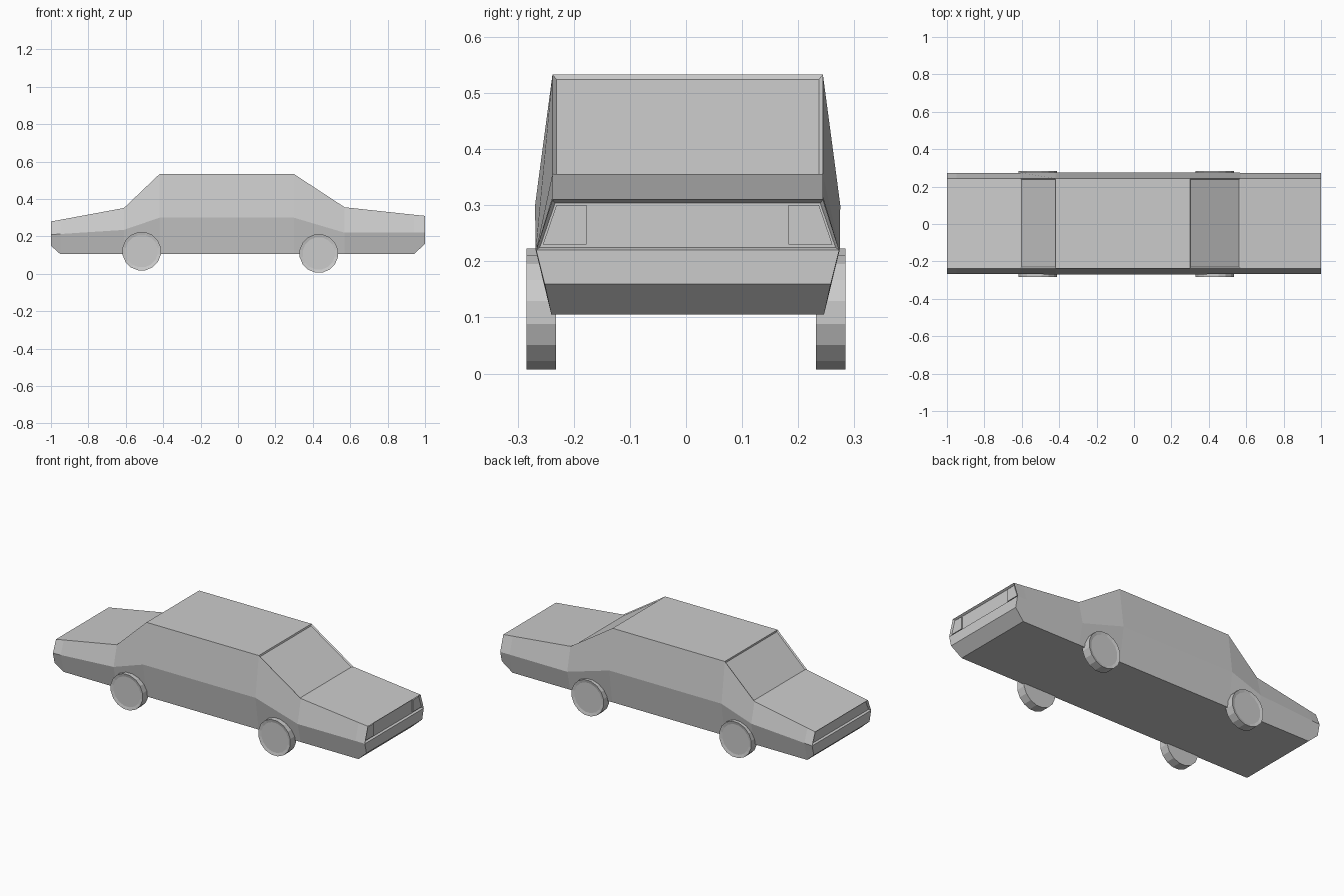
import bpy, bmesh, math
from mathutils import Matrix

if "Cube" in bpy.data.objects:
    bpy.data.objects.remove(bpy.data.objects["Cube"])

YC = 0.003  # centre line of the body


def finish(bm, name):
    bmesh.ops.recalc_face_normals(bm, faces=bm.faces[:])
    me = bpy.data.meshes.new(name)
    bm.to_mesh(me)
    bm.free()
    ob = bpy.data.objects.new(name, me)
    bpy.context.collection.objects.link(ob)
    return ob


# Car body: stations of (x, top z, belt z, bottom z, belt half width, bottom half width)
stations = [
    (-1.00, 0.280, 0.210, 0.150, 0.270, 0.255),
    (-0.95, 0.289, 0.213, 0.105, 0.270, 0.243),
    (-0.61, 0.352, 0.235, 0.105, 0.271, 0.243),
    (-0.42, 0.533, 0.300, 0.105, 0.272, 0.243),
    (0.30, 0.533, 0.300, 0.105, 0.272, 0.243),
    (0.57, 0.356, 0.220, 0.105, 0.271, 0.243),
    (0.94, 0.316, 0.220, 0.105, 0.270, 0.243),
    (1.00, 0.310, 0.220, 0.160, 0.270, 0.255),
]
bm = bmesh.new()
rings = []
for x, top, belt, bot, bw, lw in stations:
    pts = [(-0.241, top), (-bw, belt), (-lw, bot), (lw, bot), (bw, belt), (0.241, top)]
    rings.append([bm.verts.new((x, y + YC, z)) for y, z in pts])
top_faces = []
for a, b in zip(rings, rings[1:]):
    for i in range(6):
        j = (i + 1) % 6
        f = bm.faces.new((a[i], a[j], b[j], b[i]))
        if i == 5:
            top_faces.append(f)
ends = []
for r in (rings[0], rings[-1]):
    ends.append(bm.faces.new((r[0], r[1], r[4], r[5])))
    bm.faces.new((r[1], r[2], r[3], r[4]))
bmesh.ops.recalc_face_normals(bm, faces=bm.faces[:])

# Recessed windscreen, rear window, grille and tail panel
for f, border, depth in ((top_faces[2], 0.010, -0.006), (top_faces[4], 0.010, -0.006),
                         (ends[0], 0.008, -0.012), (ends[1], 0.008, -0.012)):
    bmesh.ops.inset_individual(bm, faces=[f], thickness=border, depth=depth)
finish(bm, "car_body")

# Headlights set into the grille
for side in (-1, 1):
    bm = bmesh.new()
    outline = [(0.180, 0.230), (0.258, 0.230), (0.234, 0.300), (0.180, 0.300)]
    back, front = ([bm.verts.new((x, side * y + YC, z)) for y, z in outline]
                   for x in (0.980, 0.993))
    bm.faces.new(back)
    bm.faces.new(front)
    for i in range(4):
        j = (i + 1) % 4
        bm.faces.new((back[i], back[j], front[j], front[i]))
    finish(bm, "headlight_" + ("left" if side > 0 else "right"))


# Wheels with a shallow hub recess on the outer face
def wheel(name, x, z, side):
    bm = bmesh.new()
    m = (Matrix.Translation((x, side * 0.258, z))
         @ Matrix.Rotation(-side * math.pi / 2, 4, 'X')
         @ Matrix.Rotation(math.pi / 16, 4, 'Z'))
    bmesh.ops.create_cone(bm, cap_ends=True, segments=16, radius1=0.104,
                          radius2=0.104, depth=0.053, matrix=m)
    bm.normal_update()
    outer = [f for f in bm.faces if f.normal.y * side > 0.9]
    bmesh.ops.inset_individual(bm, faces=outer, thickness=0.017, depth=-0.004)
    finish(bm, name)


for label, x, z in (("rear", -0.515, 0.121), ("front", 0.432, 0.109)):
    for side, s in (("right", -1), ("left", 1)):
        wheel(f"{label}_{side}_wheel", x, z, s)
